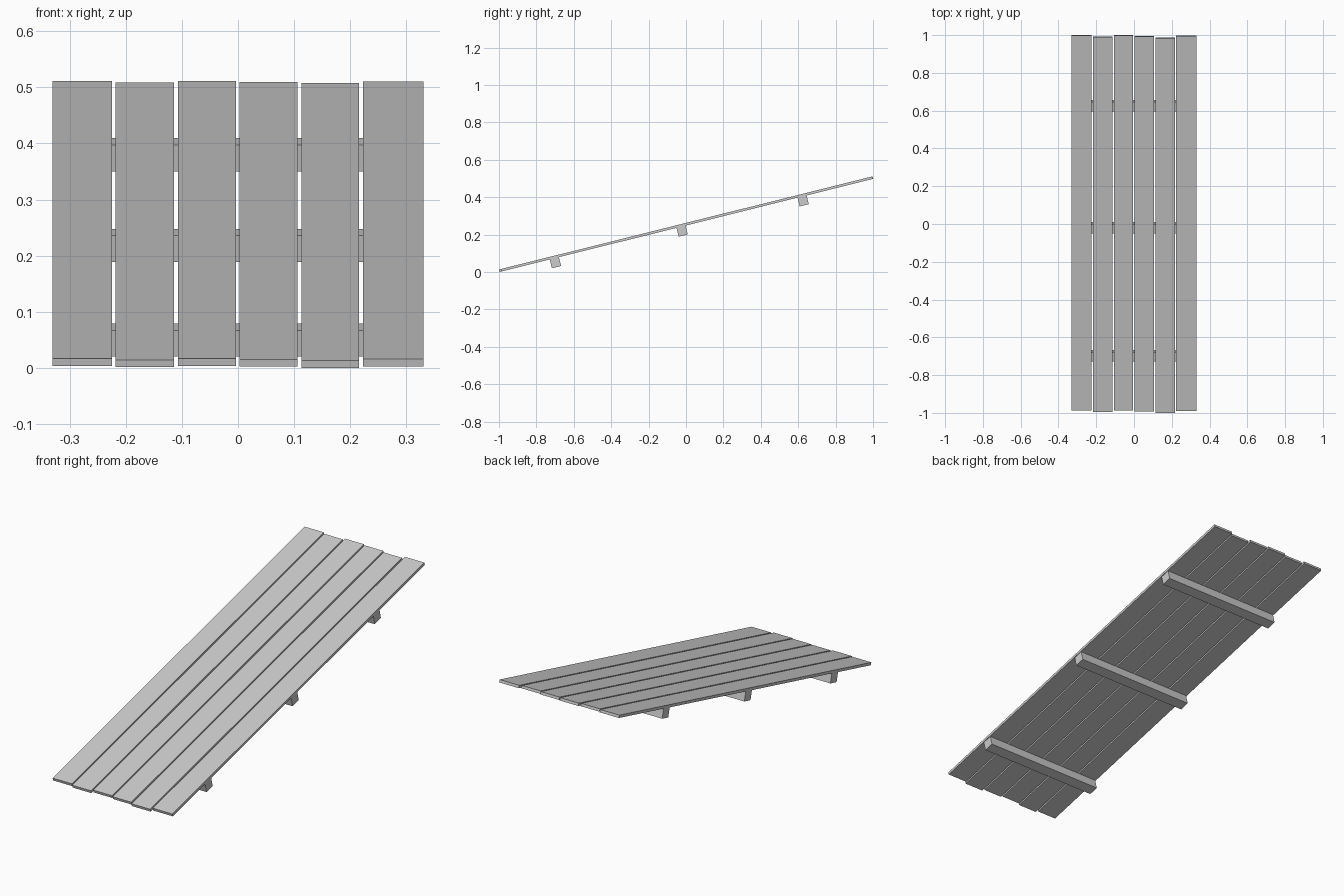
import bpy
import math
from mathutils import Matrix, Vector

default_cube = bpy.data.objects.get("Cube")
if default_cube:
    bpy.data.objects.remove(default_cube, do_unlink=True)

# Single flat grey
grey = bpy.data.materials.new("plain_grey")
grey.use_nodes = True
colour = (0.6, 0.6, 0.6, 1)
grey.diffuse_color = colour
grey.node_tree.nodes["Principled BSDF"].inputs["Base Color"].default_value = colour

# Sloping frame: origin at the low end, on the underside of the planks
slope = Matrix.Translation((0, -0.997, 0)) @ Matrix.Rotation(math.radians(14), 4, "X")


def sloped_box(name, low, high):
    """Box between two corners given in the sloping frame."""
    low, high = Vector(low), Vector(high)
    bpy.ops.mesh.primitive_cube_add(size=1)
    box = bpy.context.object
    box.name = name
    box.data.transform(Matrix.Translation((low + high) / 2)
                       @ Matrix.Diagonal((high - low).to_4d()))
    box.matrix_world = slope
    box.data.materials.append(grey)


# Planks: left edge, right edge, and slight shift along the slope
LENGTH, THICK = 2.044, 0.0134
planks = [
    (-0.331, -0.225, 0.0145),
    (-0.218, -0.114, 0.006),
    (-0.107, -0.004, 0.0145),
    (0.003, 0.106, 0.009),
    (0.113, 0.216, 0),
    (0.223, 0.331, 0.0115),
]
for i, (x0, x1, shift) in enumerate(planks, 1):
    sloped_box(f"plank_{i}", (x0, shift, 0), (x1, shift + LENGTH, THICK))

# Cross beams under the planks
for name, start in (("low", 0.277), ("middle", 0.975), ("high", 1.642)):
    sloped_box(f"{name}_cross_beam", (-0.328, start, -0.0485), (0.328, start + 0.05, 0))
